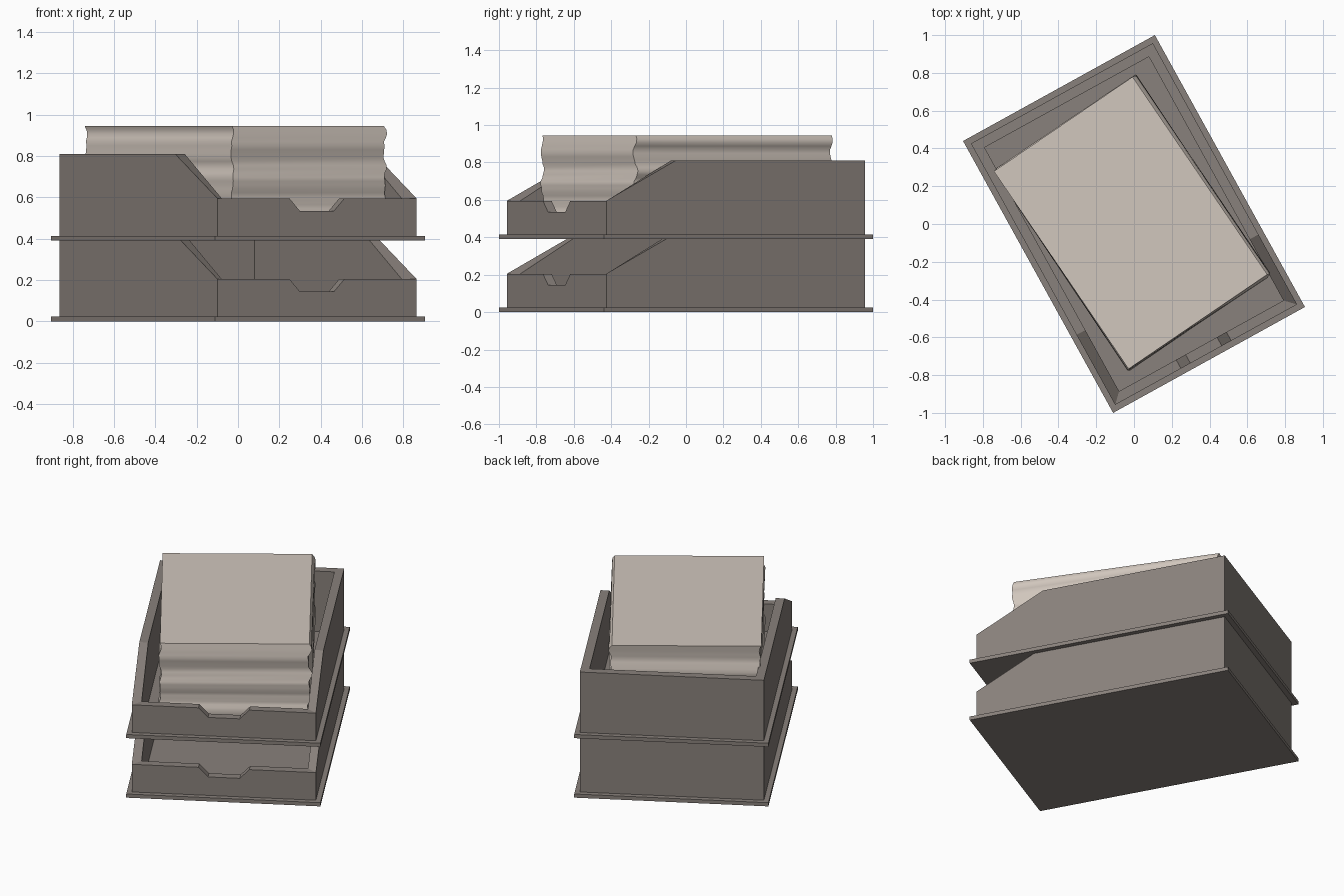
import bpy, bmesh, math, random
from mathutils import Matrix

if "Cube" in bpy.data.objects:
    bpy.data.objects.remove(bpy.data.objects["Cube"])

random.seed(4)
YAW = math.radians(28.9)   # the whole stack is turned on its base
PITCH = 0.39               # height from one tray to the next
HX, HY, WALL = 0.55, 0.79, 0.053


def material(name, color):
    mat = bpy.data.materials.new(name)
    mat.diffuse_color = (*color, 1)
    mat.use_nodes = True
    mat.node_tree.nodes["Principled BSDF"].inputs["Base Color"].default_value = mat.diffuse_color
    return mat


def finish(bm, name, mat):
    bmesh.ops.recalc_face_normals(bm, faces=bm.faces)
    mesh = bpy.data.meshes.new(name)
    bm.to_mesh(mesh)
    bm.free()
    mesh.materials.append(mat)
    obj = bpy.data.objects.new(name, mesh)
    bpy.context.collection.objects.link(obj)
    return obj


def bridge(bm, a, b):
    n = len(a)
    for i in range(n):
        j = (i + 1) % n
        bm.faces.new((a[i], a[j], b[j], b[i]))


def rim(hx, hy):
    """Closed wall outline with notch, low front and sloped sides."""
    half = [(0.095, -hy, 0.145), (0.152, -hy, 0.205), (hx, -hy, 0.205),
            (hx, -0.367, 0.42), (hx, hy, 0.42)]
    return half + [(-x, y, z) for x, y, z in reversed(half)]


def make_tray(name, z, mat):
    bm = bmesh.new()
    # walls: outer and inner skins joined along the rim and the foot
    loops = []
    for hx, hy in ((HX, HY), (HX - WALL, HY - WALL)):
        pts = rim(hx, hy)
        loops.append([bm.verts.new((x, y, 0.02)) for x, y, _ in pts])
        loops.append([bm.verts.new(p) for p in pts])
    out_low, out_top, in_low, in_top = loops
    bridge(bm, out_low, out_top)
    bridge(bm, out_top, in_top)
    bridge(bm, in_top, in_low)
    bridge(bm, in_low, out_low)
    # base plate with a small lip all round
    bmesh.ops.create_cube(bm, size=1, matrix=Matrix.Translation((0, 0, 0.012))
                          @ Matrix.Diagonal((1.16, 1.644, 0.024, 1)))
    bmesh.ops.dissolve_limit(bm, angle_limit=0.01, verts=bm.verts, edges=bm.edges)
    obj = finish(bm, name, mat)
    obj.location.z = z
    obj.rotation_euler.z = YAW
    return obj


def make_paper(name, z0, z1, mat, layers=28):
    # slightly shuffled sheets lofted into one stack with wavy sides
    bm = bmesh.new()
    prev = None
    for i in range(layers + 1):
        t = i / layers
        wave = 0.006 * math.sin(t * 22) + 0.004 * math.sin(t * 41 + 1)
        dx = wave + random.uniform(-0.002, 0.002)
        dy = 0.006 * math.sin(t * 18 + 2) + random.uniform(-0.003, 0.003)
        turn = Matrix.Rotation(0.006 * math.sin(t * 13 + 0.5), 3, 'Z')
        ring = []
        for sx, sy in ((-1, -1), (1, -1), (1, 1), (-1, 1)):
            v = bm.verts.new((sx * (0.445 + wave * 0.3) + dx, sy * 0.633 + dy, 0))
            v.co = turn @ v.co
            v.co.z = z0 + (z1 - z0) * t
            ring.append(v)
        if prev:
            bridge(bm, prev, ring)
        else:
            bm.faces.new(ring)
        prev = ring
    bm.faces.new(prev)
    obj = finish(bm, name, mat)
    obj.location = (-0.013, 0.005, 0)
    obj.rotation_euler.z = math.radians(34)
    bpy.ops.object.select_all(action='DESELECT')
    obj.select_set(True)
    bpy.context.view_layer.objects.active = obj
    bpy.ops.object.shade_smooth_by_angle(angle=math.radians(50))
    return obj


tray_mat = material("tray_grey", (0.25, 0.22, 0.2))
paper_mat = material("paper_cream", (0.64, 0.57, 0.51))

make_tray("lower_tray", 0, tray_mat)
make_tray("upper_tray", PITCH, tray_mat)
make_paper("paper_stack", PITCH + 0.022, 0.945, paper_mat)
